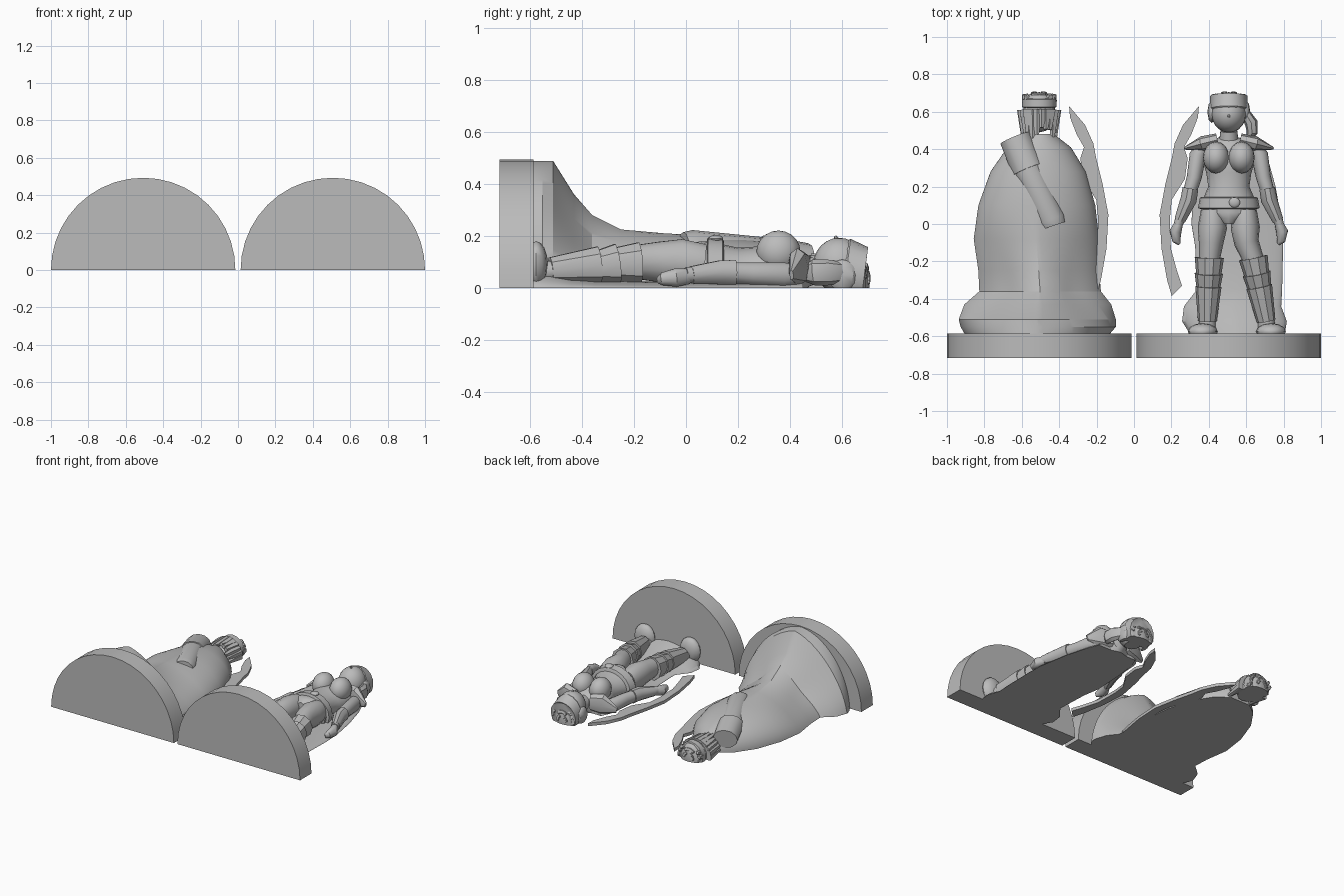
import bpy, bmesh, math, random
from mathutils import Vector, Matrix

cube = bpy.data.objects.get("Cube")
if cube:
    bpy.data.objects.remove(cube, do_unlink=True)
random.seed(4)
CX = 0.507      # centre of each half of the split figure

grey = bpy.data.materials.new("plain_grey")
grey.use_nodes = True
grey.diffuse_color = (0.5, 0.5, 0.5, 1)
grey.node_tree.nodes["Principled BSDF"].inputs["Base Color"].default_value = (0.5, 0.5, 0.5, 1)


def finish(bm, name, side=1, angle=35):
    """Place a part on its half (mirrored for the back), slice it flat at z = 0."""
    for v in bm.verts:
        v.co.x = side * (v.co.x + CX)
    bmesh.ops.bisect_plane(bm, geom=bm.verts[:] + bm.edges[:] + bm.faces[:], dist=1e-5,
                           plane_co=(0, 0, 0), plane_no=(0, 0, 1), clear_inner=True)
    bmesh.ops.edgeloop_fill(bm, edges=[e for e in bm.edges if e.is_boundary])
    bmesh.ops.recalc_face_normals(bm, faces=bm.faces[:])
    mesh = bpy.data.meshes.new(name)
    bm.to_mesh(mesh)
    bm.free()
    mesh.materials.append(grey)
    ob = bpy.data.objects.new(name, mesh)
    bpy.context.collection.objects.link(ob)
    bpy.ops.object.select_all(action='DESELECT')
    ob.select_set(True)
    bpy.context.view_layer.objects.active = ob
    bpy.ops.object.shade_smooth_by_angle(angle=math.radians(angle))


def skin(bm, rings):
    rows = [[bm.verts.new(p) for p in ring] for ring in rings]
    n = len(rows[0])
    for a, b in zip(rows, rows[1:]):
        for i in range(n):
            j = (i + 1) % n
            bm.faces.new((a[i], a[j], b[j], b[i]))
    bm.faces.new(rows[0])
    bm.faces.new(rows[-1])


def tube(name, pts, side=1, n=14):
    """Oval tube along points (x, y, z, half width, half height)."""
    bm, rings = bmesh.new(), []
    for k, (x, y, z, w, h) in enumerate(pts):
        d = Vector(pts[min(k + 1, len(pts) - 1)][:3]) - Vector(pts[max(k - 1, 0)][:3])
        across = d.cross(Vector((0, 0, 1))).normalized()
        up = across.cross(d).normalized()
        rings.append([Vector((x, y, z)) + across * w * math.cos(t) + up * h * math.sin(t)
                      for t in (2 * math.pi * i / n for i in range(n))])
    skin(bm, rings)
    finish(bm, name, side)


def ball(name, loc, scale, side=1, seg=16):
    bm = bmesh.new()
    bmesh.ops.create_uvsphere(bm, u_segments=seg, v_segments=seg // 2 + 2, radius=1,
                              matrix=Matrix.LocRotScale(Vector(loc), None, Vector(scale)))
    finish(bm, name, side)


def cloak(name, sections, side, n=48):
    """Half-oval loft over sections (y, x min, x max, height, fold depth)."""
    bm, rings = bmesh.new(), []
    for y, x0, x1, h, fold in sections:
        ring = []
        for i in range(n + 1):
            t = math.pi * i / n
            r = 1 - fold * abs(math.sin(2 * t))      # ridge down the middle, hollows beside it
            ring.append(((x0 + x1) / 2 + (x1 - x0) / 2 * r * math.cos(t), y,
                         h * r * abs(math.sin(t))))
        rings.append(ring)
    skin(bm, rings)
    finish(bm, name, side, 25)


def plate(name, outline, thick, side):
    bm = bmesh.new()
    skin(bm, [[(x, y, z) for x, y in outline] for z in (-thick, thick)])
    finish(bm, name, side)


def spikes(name, count, place, side):
    """Hair made of small cones; place() gives root, tip and thickness."""
    bm = bmesh.new()
    for i in range(count):
        root, tip, r = place(i / max(count - 1, 1))
        d = Vector(tip) - Vector(root)
        rot = d.to_track_quat('Z', 'Y').to_matrix().to_4x4()
        bmesh.ops.create_cone(bm, cap_ends=True, segments=6, radius1=r, radius2=r * 0.4,
                              depth=d.length,
                              matrix=Matrix.Translation((Vector(root) + Vector(tip)) / 2) @ rot)
    finish(bm, name, side)


def crown(f):
    a = math.pi * f * 3
    r = 0.03 + 0.022 * (int(f * 8.9) % 3)
    c, s = math.cos(a), abs(math.sin(a))
    return ((r * c, 0.66, 0.02 + r * s),
            (r * 1.15 * c, 0.715 - r * 0.3, 0.025 + r * 1.2 * s), 0.024)


def nape(f):
    a = math.pi * f
    c, s = math.cos(a), math.sin(a)
    return ((0.09 * c, 0.61, 0.02 + 0.085 * s),
            (0.085 * c, random.uniform(.45, .52), 0.02 + 0.1 * s), 0.033)


# Parts shared by both halves: base, bow, headband, crown hair
bow = [(-.16, .63), (-.245, .53), (-.29, .43), (-.305, .35), (-.34, .21), (-.37, .05),
       (-.36, -.13), (-.33, -.3), (-.305, -.385), (-.25, -.33), (-.28, -.24), (-.31, -.13),
       (-.315, .03), (-.305, .13), (-.235, .24), (-.22, .35), (-.24, .41), (-.2, .48), (-.165, .57)]
for side, half in ((1, "front"), (-1, "back")):
    tube(half + "_base", [(0, -.716, 0, .493, .493), (0, -.585, 0, .493, .493)], side, 40)
    plate(half + "_bow", bow, .022, side)
    ball(half + "_hair_cap", (0, .665, .02), (.08, .04, .1), side, 12)
    spikes(half + "_crown_hair", 26, crown, side)

# Front half: torso, hips and belt
tube("torso", [(0, .5, .07, .045, .05), (0, .46, .06, .05, .055), (0, .43, .05, .13, .08),
               (0, .36, .05, .145, .11), (0, .27, .06, .12, .1), (0, .2, .06, .11, .095),
               (0, .13, .06, .14, .11), (0, .06, .06, .15, .12), (0, .03, .06, .09, .115),
               (0, 0, .06, .04, .1)], n=20)
tube("belt", [(0, .145, .06, .145, .12), (0, .14, .06, .155, .13),
              (0, .085, .06, .165, .135), (0, .08, .06, .15, .125)], n=20)
ball("buckle", (.03, .115, .19), (.03, .028, .014))
for s, label in ((-1, "right"), (1, "left")):
    ball(label + "_breast", (.068 * s, .355, .138), (.07, .085, .083))
    # Shoulder pads and arms
    tube(label + "_shoulder_pad", [(.06 * s, .45, .08, .035, .06), (.14 * s, .43, .08, .04, .075),
                                   (.235 * s, .405, .05, .008, .02)], n=8)
    tube(label + "_arm", [(.14 * s, .43, .05, .03, .04), (.165 * s, .37, .05, .045, .05),
                          (.185 * s, .25, .055, .04, .045), (.215 * s, .15, .06, .035, .04),
                          (.27 * s, 0, .05, .025, .03)])
    tube(label + "_bracer", [(.205 * s, .19, .06, .042, .05), (.215 * s, .13, .06, .044, .048),
                             (.262 * s, .02, .05, .03, .035)], n=10)
    tube(label + "_hand", [(.265 * s, .01, .045, .022, .03), (.285 * s, -.04, .04, .032, .036),
                           (.28 * s, -.09, .035, .022, .025), (.265 * s, -.105, .03, .01, .015)])
    # Legs with stacked boot cuffs
    knee, ankle = (.105, .115) if s < 0 else (.135, .2)
    tube(label + "_leg", [(.085 * s, .07, .09, .065, .08), (.088 * s, -.02, .1, .078, .09),
                          (.095 * s, -.1, .1, .066, .08), (knee * s, -.2, .1, .055, .065),
                          (ankle * s, -.52, .065, .045, .04), (ankle * s, -.585, .06, .05, .05)])
    for k, (top, end) in enumerate(((-.18, -.28), (-.265, -.35), (-.335, -.52))):
        def at(y):
            return (knee + (ankle - knee) * (y + .2) / -.32) * s
        r, drop = ((.078, .012), (.076, .014), (.07, .02))[k]
        tube(f"{label}_boot_cuff_{k + 1}", [(at(top), top, .095 - .004 * k, r, r + .006),
                                            (at(end), end, .09 - .01 * k, r - drop, r - drop)], n=10)
    ball(label + "_foot", ((ankle + .025) * s, -.575, .09), (.08, .045, .09), seg=12)

# Front half: head and hair
ball("head", (0, .588, .088), (.092, .1, .105), seg=20)
tube("front_headband", [(0, .61, .06, .092, .12), (0, .615, .06, .101, .13),
                        (0, .685, .05, .1, .108), (0, .69, .05, .088, .095)], n=16)
spikes("nose", 1, lambda f: ((0, .582, .18), (0, .572, .2), .012), 1)
for s, label in ((-1, "right"), (1, "left")):
    ball(label + "_side_hair", (.09 * s, .6, .05), (.025, .06, .06), seg=8)
tube("ponytail", [(.085, .6, .06, .025, .04), (.12, .54, .06, .035, .05),
                  (.125, .49, .06, .03, .05), (.1, .44, .05, .012, .02)], n=8)
cloak("front_cloak", [(.45, -.14, .17, .03, 0), (.38, -.17, .2, .03, 0), (.2, -.19, .25, .025, 0),
                      (0, -.2, .285, .025, 0), (-.12, -.18, .29, .025, 0), (-.35, -.17, .285, .03, 0),
                      (-.44, -.24, .28, .05, .05), (-.52, -.25, .31, .08, .08),
                      (-.585, -.21, .3, .1, .08)], 1)

# Back half: cloak spreading into a wide hem
cloak("back_cloak", [(.48, -.08, .08, .12, 0), (.41, -.17, .17, .15, 0), (.28, -.25, .26, .18, 0),
                     (.1, -.3, .325, .2, .02), (-.08, -.32, .35, .21, .1), (-.25, -.32, .325, .225, .22),
                     (-.36, -.33, .32, .28, .26), (-.43, -.385, .4, .36, .22),
                     (-.51, -.41, .43, .488, .1), (-.55, -.41, .42, .488, .06),
                     (-.585, -.38, .4, .488, .04)], -1)

# Back half: head, hanging hair and slanted quiver
ball("back_of_head", (0, .59, .03), (.09, .1, .09), -1)
tube("back_headband", [(0, .62, .03, .082, .085), (0, .625, .03, .092, .098),
                       (0, .665, .03, .092, .098), (0, .67, .03, .082, .085)], -1, 16)
spikes("hanging_hair", 12, nape, -1)
tube("quiver", [(.065, .3, .13, .078, .065), (-.065, .02, .155, .078, .068),
                (-.075, -.01, .155, .07, .06)], -1, 12)
tube("quiver_cap", [(.13, .46, .105, .083, .068), (.06, .29, .13, .086, .073)], -1, 12)
